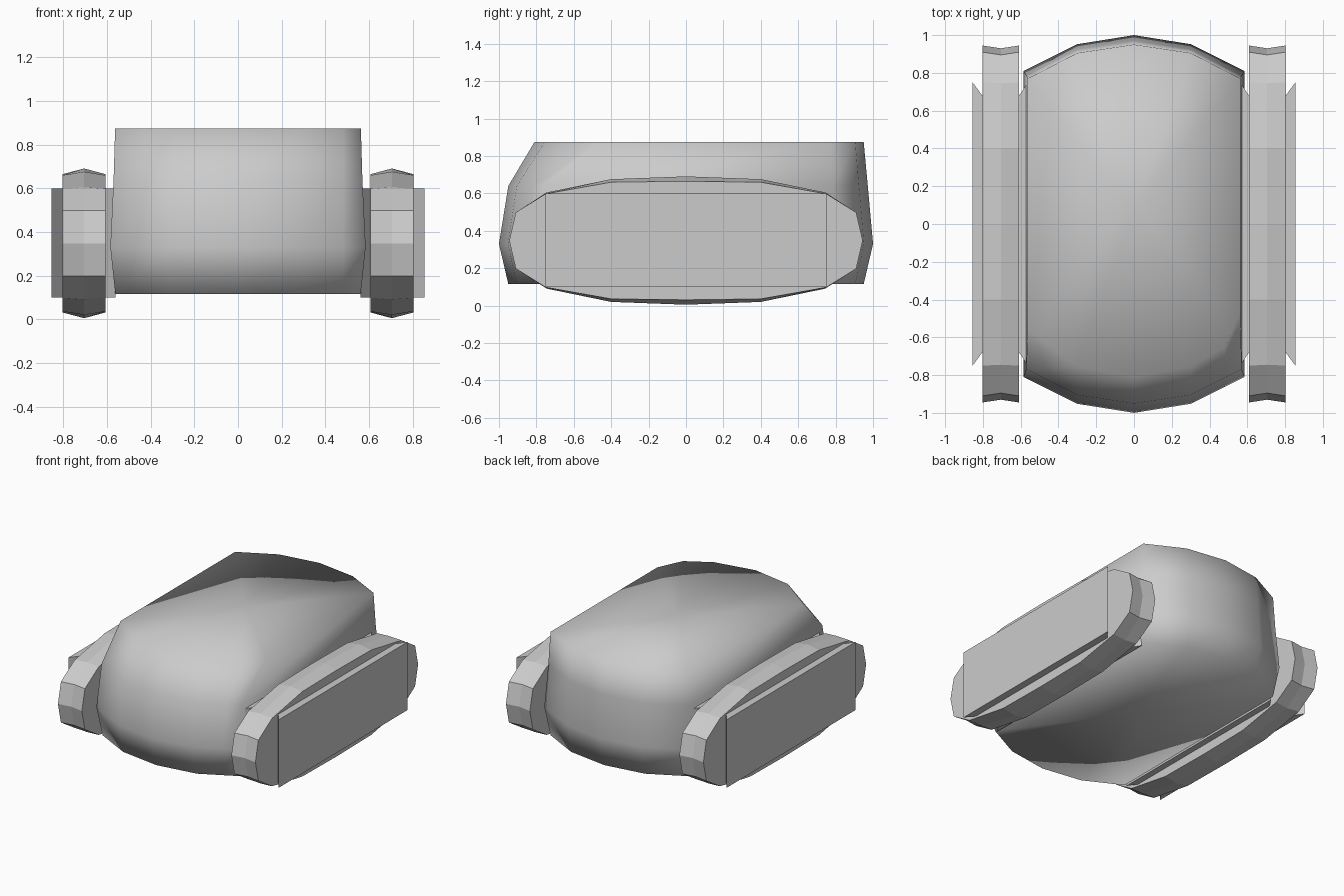
import bpy, bmesh

if "Cube" in bpy.data.objects:
    bpy.data.objects.remove(bpy.data.objects["Cube"])


def finish(name, bm, smooth=False):
    bmesh.ops.recalc_face_normals(bm, faces=bm.faces)
    mesh = bpy.data.meshes.new(name)
    bm.to_mesh(mesh)
    bm.free()
    for p in mesh.polygons:
        p.use_smooth = smooth
    obj = bpy.data.objects.new(name, mesh)
    bpy.context.collection.objects.link(obj)
    return obj


def loft(rings):
    """Skin a stack of equal-length closed rings and cap both ends."""
    bm = bmesh.new()
    vs = [[bm.verts.new(c) for c in r] for r in rings]
    n = len(vs[0])
    for a, b in zip(vs, vs[1:]):
        for i in range(n):
            j = (i + 1) % n
            bm.faces.new((a[i], a[j], b[j], b[i]))
    caps = [bm.faces.new(vs[0]), bm.faces.new(vs[-1])]
    return bm, caps


# Hull: barrel-ended outline stacked in four levels
def hull_ring(z, w, back, front):
    b0, b1, b2 = back
    pts = [(w, b2), (0.3, b1), (0, b0), (-0.3, b1), (-w, b2)] + front
    return [(x, y, z) for x, y in pts]


def front_curve(w, f0, f1, f2):
    t = (0.48 - 0.3) / (w - 0.3)
    return [(-w, -f2), (-0.3, -f1), (0, -f0), (0.3, -f1),
            (0.48, -(f1 + (f2 - f1) * t)), (w, -f2)]


rings = [
    hull_ring(0.115, 0.562, (0.95, 0.905, 0.77), front_curve(0.562, 0.95, 0.905, 0.77)),
    hull_ring(0.33, 0.585, (1.0, 0.952, 0.81), front_curve(0.585, 1.0, 0.952, 0.81)),
    hull_ring(0.64, 0.57, (0.972, 0.925, 0.785), front_curve(0.57, 0.95, 0.905, 0.77)),
    # top level, with the front right corner clipped
    hull_ring(0.875, 0.563, (0.95, 0.905, 0.77),
              [(-0.563, -0.56), (-0.3, -0.755), (0, -0.81), (0.3, -0.755),
               (0.48, -0.65), (0.563, -0.47)]),
]
bm, caps = loft(rings)
bmesh.ops.poke(bm, faces=caps)
finish("hull", bm, smooth=True)


# Closed track outline from one quarter, around z = 0.35
def track_ring(x, quarter):
    up = quarter + [(-y, h) for y, h in quarter[-2::-1]]
    low = [(y, -h) for y, h in up[-2:0:-1]]
    return [(x, y, 0.348 + h) for y, h in up + low]


EDGE = [(0.945, 0), (0.91, 0.15), (0.75, 0.25), (0.4, 0.312), (0, 0.317)]
RIDGE = [(0.93, 0), (0.895, 0.15), (0.745, 0.257), (0.4, 0.328), (0, 0.343)]


def side_plate_ring(x, y):
    return [(x, -y, 0.1), (x, y, 0.1), (x, y, 0.6), (x, -y, 0.6)]


for name, s in (("left", -1), ("right", 1)):
    # Tread band with a raised centre line
    bm, _ = loft([track_ring(s * 0.608, EDGE), track_ring(s * 0.705, RIDGE),
                  track_ring(s * 0.803, EDGE)])
    finish(name + "_track", bm)
    # Flared plates on the inner and outer faces of the track
    bm, _ = loft([side_plate_ring(s * x, y) for x, y in
                  ((0.562, 0.75), (0.608, 0.68), (0.803, 0.68), (0.855, 0.75))])
    finish(name + "_track_guard", bm)
